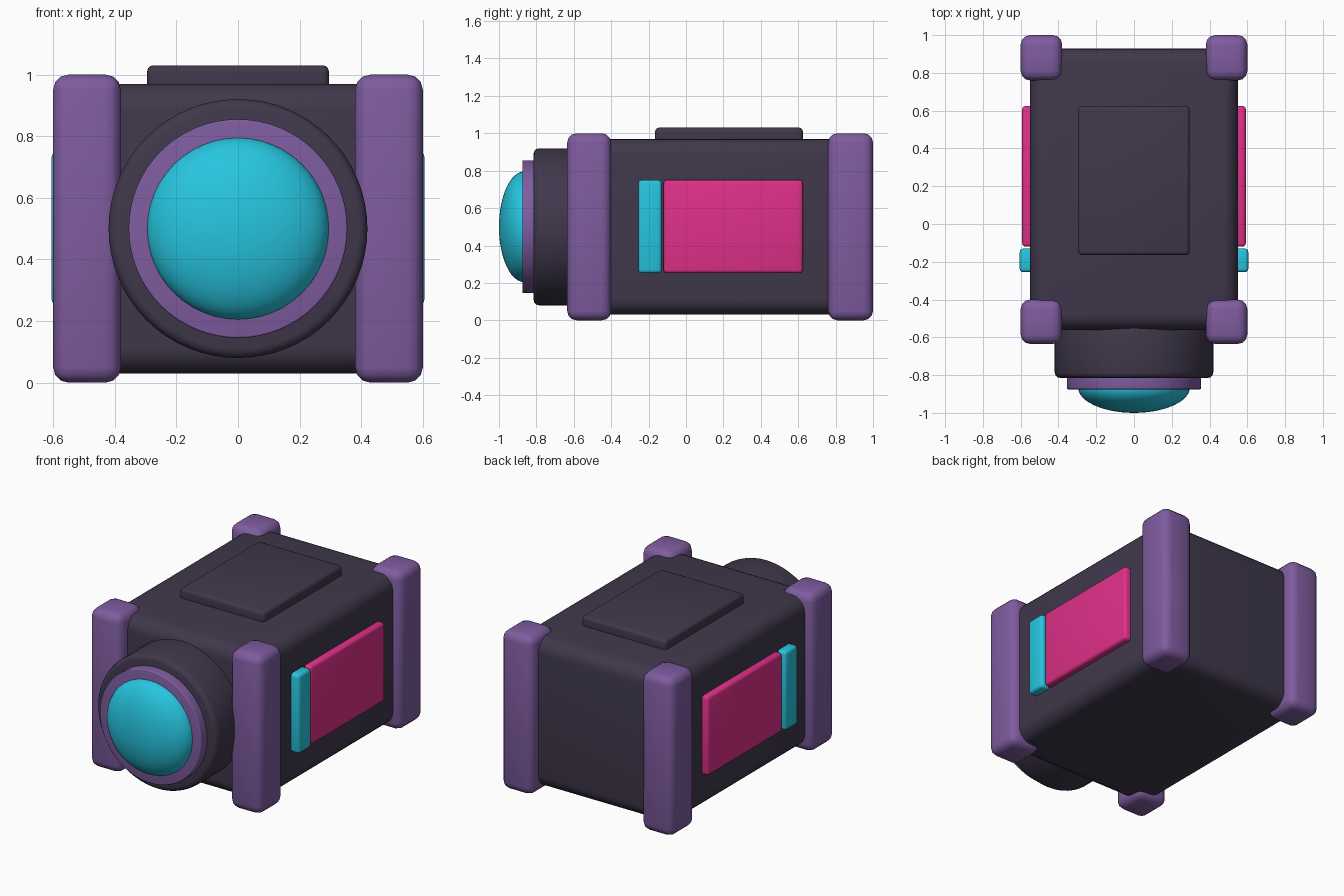
import bpy
import math

cube = bpy.data.objects.get("Cube")
if cube:
    bpy.data.objects.remove(cube, do_unlink=True)


def material(name, rgb):
    mat = bpy.data.materials.new(name)
    mat.use_nodes = True
    mat.diffuse_color = (*rgb, 1)
    bsdf = next(n for n in mat.node_tree.nodes if n.type == 'BSDF_PRINCIPLED')
    bsdf.inputs["Base Color"].default_value = (*rgb, 1)
    return mat


charcoal = material("dark charcoal purple", (0.05, 0.039, 0.071))
purple = material("purple", (0.21, 0.107, 0.35))
cyan = material("cyan", (0.02, 0.56, 0.74))
pink = material("hot pink", (0.74, 0.03, 0.25))


def finish(obj, name, mat, bevel=0, segments=3):
    """Name, colour, round and smooth the active object."""
    obj.name = name
    obj.data.materials.append(mat)
    bpy.ops.object.transform_apply(location=False, rotation=True, scale=True)
    if bevel:
        mod = obj.modifiers.new("rounded edges", 'BEVEL')
        mod.width = bevel
        mod.segments = segments
        mod.limit_method = 'ANGLE'
        mod.angle_limit = math.radians(40)
        bpy.ops.object.modifier_apply(modifier=mod.name)
    bpy.ops.object.shade_smooth_by_angle(angle=math.radians(40))
    return obj


def box(name, mat, low, high, bevel, segments=3):
    center = [(a + b) / 2 for a, b in zip(low, high)]
    bpy.ops.mesh.primitive_cube_add(size=1, location=center)
    obj = bpy.context.object
    obj.scale = [b - a for a, b in zip(low, high)]
    return finish(obj, name, mat, bevel, segments)


def disc(name, mat, radius, front, back, bevel):
    bpy.ops.mesh.primitive_cylinder_add(
        vertices=64, radius=radius, depth=back - front,
        location=(0, (front + back) / 2, 0.5), rotation=(math.pi / 2, 0, 0))
    return finish(bpy.context.object, name, mat, bevel)


# Main housing and raised top plate
box("body", charcoal, (-0.55, -0.56, 0.03), (0.55, 0.93, 0.97), 0.085, 5)
box("top_plate", charcoal, (-0.295, -0.165, 0.94), (0.295, 0.625, 1.03), 0.02)

# Corner posts and side panels, mirrored left and right
for side, label in ((1, "left"), (-1, "right")):
    def side_box(name, mat, inner, outer, y, z, bevel):
        xs = sorted((side * inner, side * outer))
        box(f"{label}_{name}", mat, (xs[0], y[0], z[0]), (xs[1], y[1], z[1]), bevel)

    side_box("front_post", purple, 0.38, 0.6, (-0.635, -0.4), (0, 1), 0.05)
    side_box("back_post", purple, 0.38, 0.6, (0.76, 1), (0, 1), 0.05)
    side_box("side_panel", pink, 0.52, 0.592, (-0.12, 0.625), (0.252, 0.75), 0.018)
    side_box("side_strip", cyan, 0.52, 0.605, (-0.255, -0.13), (0.252, 0.75), 0.018)

# Lens: barrel, trim ring and domed glass
disc("lens_barrel", charcoal, 0.42, -0.815, -0.5, 0.03)
disc("lens_ring", purple, 0.355, -0.875, -0.78, 0.006)
bpy.ops.mesh.primitive_uv_sphere_add(
    segments=48, ring_count=24, radius=1, location=(0, -0.865, 0.5),
    rotation=(math.pi / 2, 0, 0))
bpy.context.object.scale = (0.296, 0.296, 0.135)
finish(bpy.context.object, "lens_glass", cyan)
